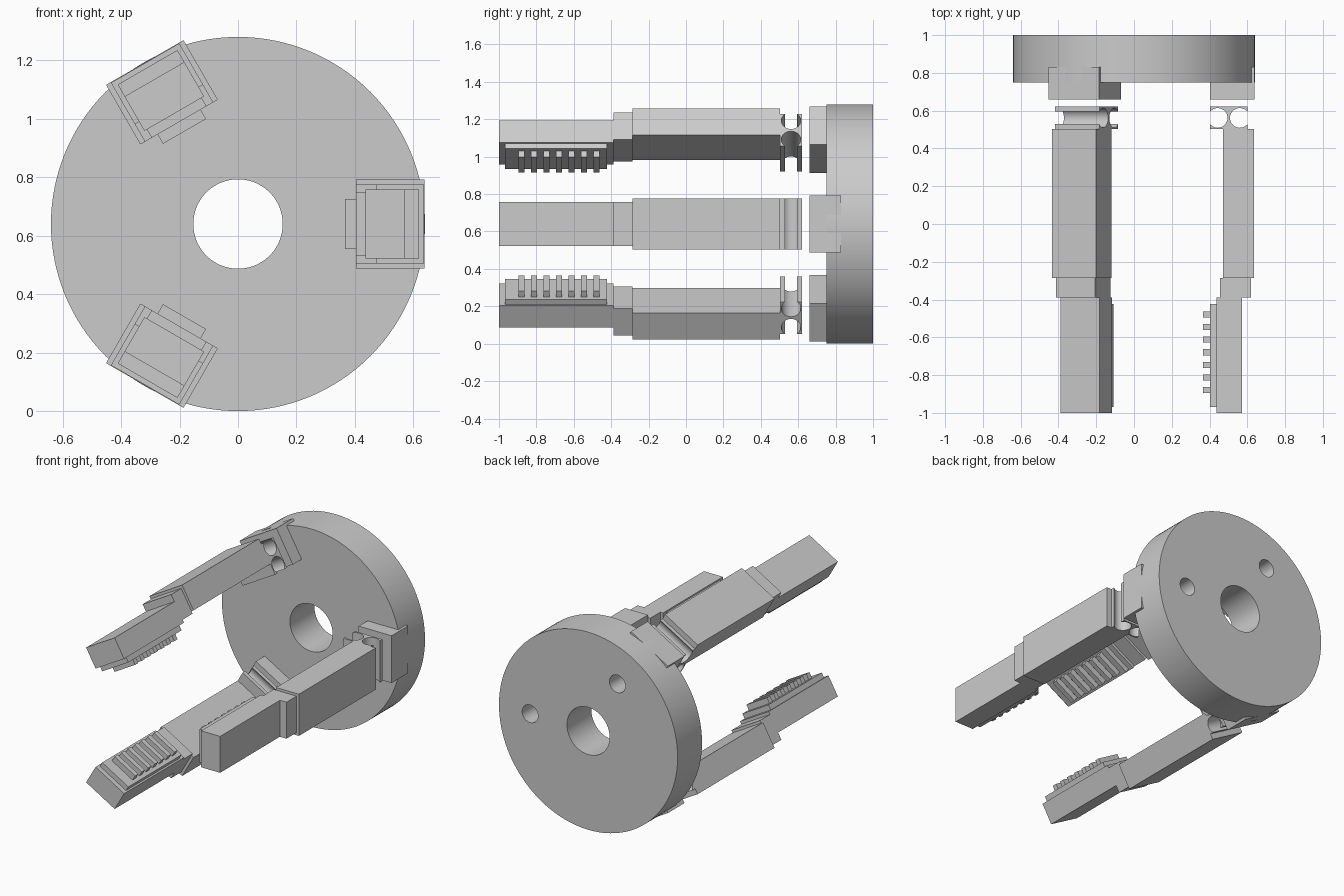
import bpy, bmesh, math
from mathutils import Matrix, Vector

if "Cube" in bpy.data.objects:
    bpy.data.objects.remove(bpy.data.objects["Cube"])

CZ = 0.64  # height of the gripper axis


def new_object(name, bm, angle=0.0):
    """Make an object whose local origin lies on the gripper axis."""
    bmesh.ops.recalc_face_normals(bm, faces=bm.faces)
    me = bpy.data.meshes.new(name)
    bm.to_mesh(me)
    bm.free()
    ob = bpy.data.objects.new(name, me)
    bpy.context.collection.objects.link(ob)
    ob.location = (0, 0, CZ)
    ob.rotation_euler = (0, -angle, 0)
    return ob


def add_box(bm, x, y, half):
    """Box from x and y ranges, symmetric about z = 0."""
    size = Vector((x[1] - x[0], y[1] - y[0], 2 * half))
    mid = Vector((sum(x) / 2, sum(y) / 2, 0))
    bmesh.ops.create_cube(bm, size=1, matrix=Matrix.Translation(mid) @ Matrix.Diagonal(size).to_4x4())


def box(name, x, y, half, angle):
    bm = bmesh.new()
    add_box(bm, x, y, half)
    return new_object(name, bm, angle)


def cylinder(name, r, y0, y1, x=0, z=0, seg=96):
    bm = bmesh.new()
    m = Matrix.Translation((x, (y0 + y1) / 2, z)) @ Matrix.Rotation(math.pi / 2, 4, 'X')
    bmesh.ops.create_cone(bm, cap_ends=True, segments=seg, radius1=r, radius2=r, depth=y1 - y0, matrix=m)
    return new_object(name, bm)


def smooth(ob):
    bpy.ops.object.select_all(action='DESELECT')
    ob.select_set(True)
    bpy.context.view_layer.objects.active = ob
    bpy.ops.object.shade_smooth_by_angle(angle=math.radians(30))


def cut(ob, cutter):
    mod = ob.modifiers.new("cut", 'BOOLEAN')
    mod.operation, mod.solver, mod.object = 'DIFFERENCE', 'EXACT', cutter
    bpy.context.view_layer.objects.active = ob
    bpy.ops.object.modifier_apply(modifier=mod.name)
    bpy.data.objects.remove(cutter)


def flexure(name, angle):
    """Flexible joint: block with two round cut-outs leaving a thin web."""
    x0, x1, y0, y1, r, n = 0.403, 0.60, 0.502, 0.621, 0.052, 28
    yc = (y0 + y1) / 2
    a = math.acos(0.04 / r)
    sweep = 2 * math.pi - 2 * a

    def arc(cx, start):
        return [(cx + r * math.cos(start - sweep * i / n),
                 yc + r * math.sin(start - sweep * i / n)) for i in range(n + 1)]

    pts = [(x0, y0), (x1, y0)] + arc(x1 - 0.04, -a) + [(x1, y1), (x0, y1)] + arc(x0 + 0.04, math.pi - a)
    bm = bmesh.new()
    face = bm.faces.new([bm.verts.new((x, y, -0.135)) for x, y in pts])
    ext = bmesh.ops.extrude_face_region(bm, geom=[face])
    bmesh.ops.translate(bm, vec=(0, 0, 0.27), verts=[v for v in ext['geom'] if isinstance(v, bmesh.types.BMVert)])
    smooth(new_object(name, bm, angle))


# Round base with a centre bore and two blind holes in the back
base = cylinder("base_disc", 0.64, 0.75, 1.0, seg=128)
cut(base, cylinder("bore_cutter", 0.153, 0.6, 1.1, seg=64))
for deg in (0, 120):
    t = math.radians(deg)
    cut(base, cylinder("hole_cutter", 0.057, 0.83, 1.1, 0.417 * math.cos(t), 0.417 * math.sin(t), 40))
smooth(base)

# Three fingers around the axis
for i in range(3):
    ang = i * math.tau / 3
    n = f"_{i + 1}"
    box("finger_mount" + n, (0.403, 0.638), (0.66, 0.83), 0.153, ang)
    flexure("finger_joint" + n, ang)
    box("finger_shaft" + n, (0.472, 0.636), (-0.285, 0.502), 0.135, ang)
    box("finger_knuckle" + n, (0.455, 0.619), (-0.388, -0.285), 0.118, ang)
    box("finger_tip" + n, (0.436, 0.572), (-1.0, -0.388), 0.118, ang)
    box("grip_plate" + n, (0.403, 0.436), (-0.968, -0.423), 0.108, ang)
    # Row of gripping ribs
    bm = bmesh.new()
    for k in range(7):
        y = -0.88 + 0.067 * k
        add_box(bm, (0.366, 0.403), (y - 0.016, y + 0.016), 0.085)
    new_object("grip_ribs" + n, bm, ang)
